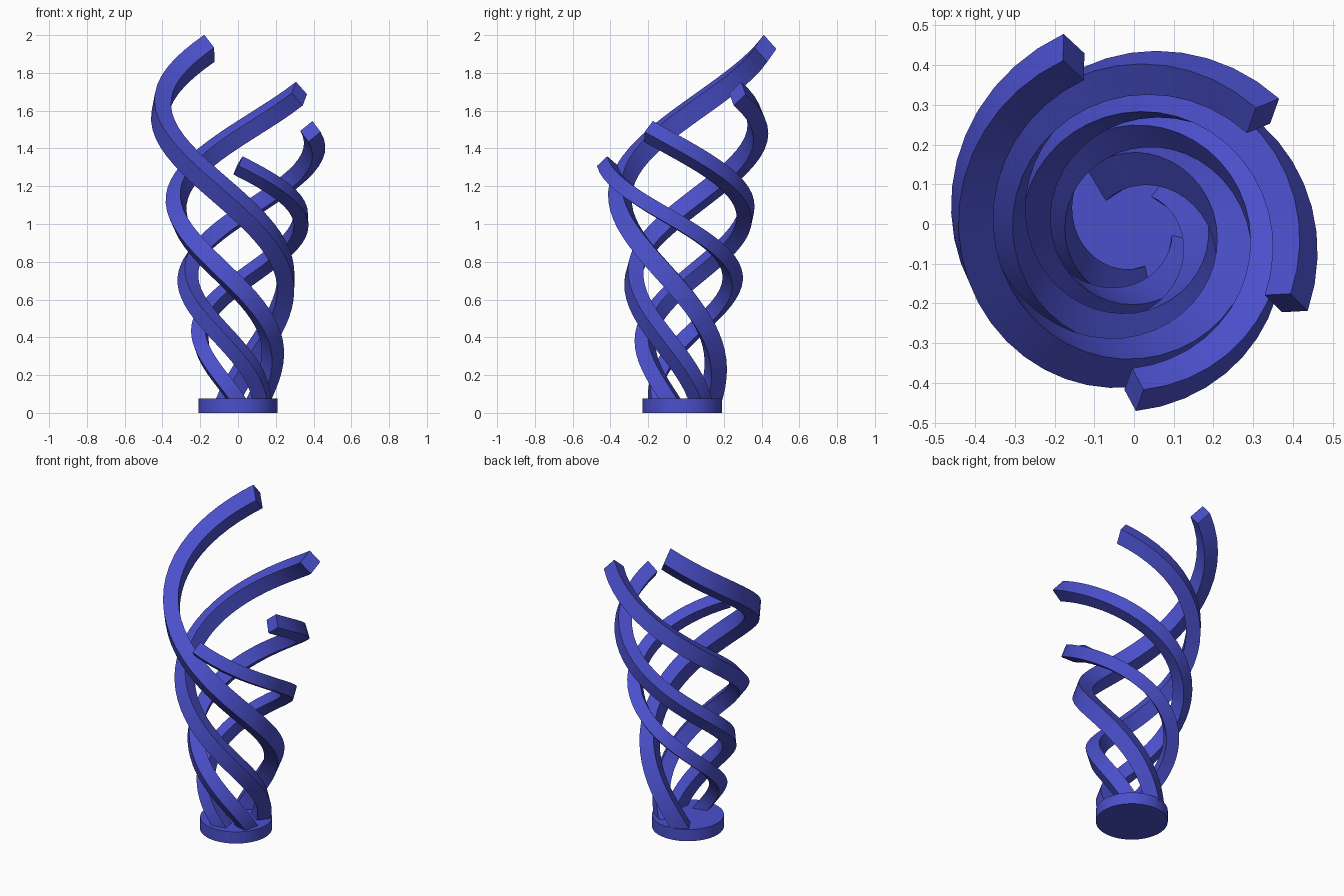
import bpy, bmesh, math
from mathutils import Vector, Quaternion

if "Cube" in bpy.data.objects:
    bpy.data.objects.remove(bpy.data.objects["Cube"])

AXIS_Y = -0.02
TURN = math.radians(366)
STEPS = 44
END_R, HEIGHT, HALF_DIAG = 0.397, 1.27, 0.054

blue = bpy.data.materials.new("blue")
blue.diffuse_color = (0.07, 0.08, 0.6, 1)
blue.use_nodes = True
blue.node_tree.nodes["Principled BSDF"].inputs["Base Color"].default_value = blue.diffuse_color


def path(t):
    """Widening clockwise spiral that ends on the +x axis."""
    a = TURN * (1 - t)
    r = END_R * (0.32 + 0.68 * t)
    return Vector((r * math.cos(a), r * math.sin(a), HEIGHT * t))


def tangent(t):
    return (path(t + 1e-4) - path(t - 1e-4)).normalized()


def finish(bm, name):
    bmesh.ops.recalc_face_normals(bm, faces=bm.faces)
    mesh = bpy.data.meshes.new(name)
    bm.to_mesh(mesh)
    bm.free()
    mesh.materials.append(blue)
    return mesh


# Square bar swept down the spiral without twisting, corner up at its tip
bm = bmesh.new()
d = tangent(1)
side = Vector((1, 0, 0))
side = (side - d * side.dot(d)).normalized()
rings = []
for i in range(STEPS, -1, -1):
    t = i / STEPS
    new_d = tangent(t)
    side = d.rotation_difference(new_d) @ side
    d = new_d
    rings.append([bm.verts.new(path(t) + HALF_DIAG * (Quaternion(d, k * math.pi / 2) @ side))
                  for k in range(4)])
for a, b in zip(rings, rings[1:]):
    for k in range(4):
        bm.faces.new((a[k], a[(k + 1) % 4], b[(k + 1) % 4], b[k]))
bm.faces.new(rings[0])
bm.faces.new(rings[-1])
strand_mesh = finish(bm, "strand")

# Round base
bm = bmesh.new()
bmesh.ops.create_cone(bm, cap_ends=True, segments=64, radius1=0.21, radius2=0.21, depth=0.075)
base = bpy.data.objects.new("base", finish(bm, "base"))
base.location = (0, AXIS_Y, 0.0375)
bpy.context.collection.objects.link(base)
parts = [base]

# Four strands: end angle, end radius, end height
for n, (angle, radius, top) in enumerate([(109, 0.466, 1.93), (42, 0.437, 1.69),
                                          (-25, 0.423, 1.49), (-90, 0.397, 1.31)]):
    ob = bpy.data.objects.new(f"strand_{n + 1}", strand_mesh.copy())
    s = radius / END_R
    ob.location = (0, AXIS_Y, 0.04)
    ob.rotation_euler.z = math.radians(angle)
    ob.scale = (s, s, (top - 0.04) / HEIGHT)
    bpy.context.collection.objects.link(ob)
    parts.append(ob)

# Smooth along the bars, sharp at their corners
for ob in parts:
    ob.select_set(True)
bpy.context.view_layer.objects.active = base
bpy.ops.object.shade_smooth_by_angle(angle=math.radians(30))
